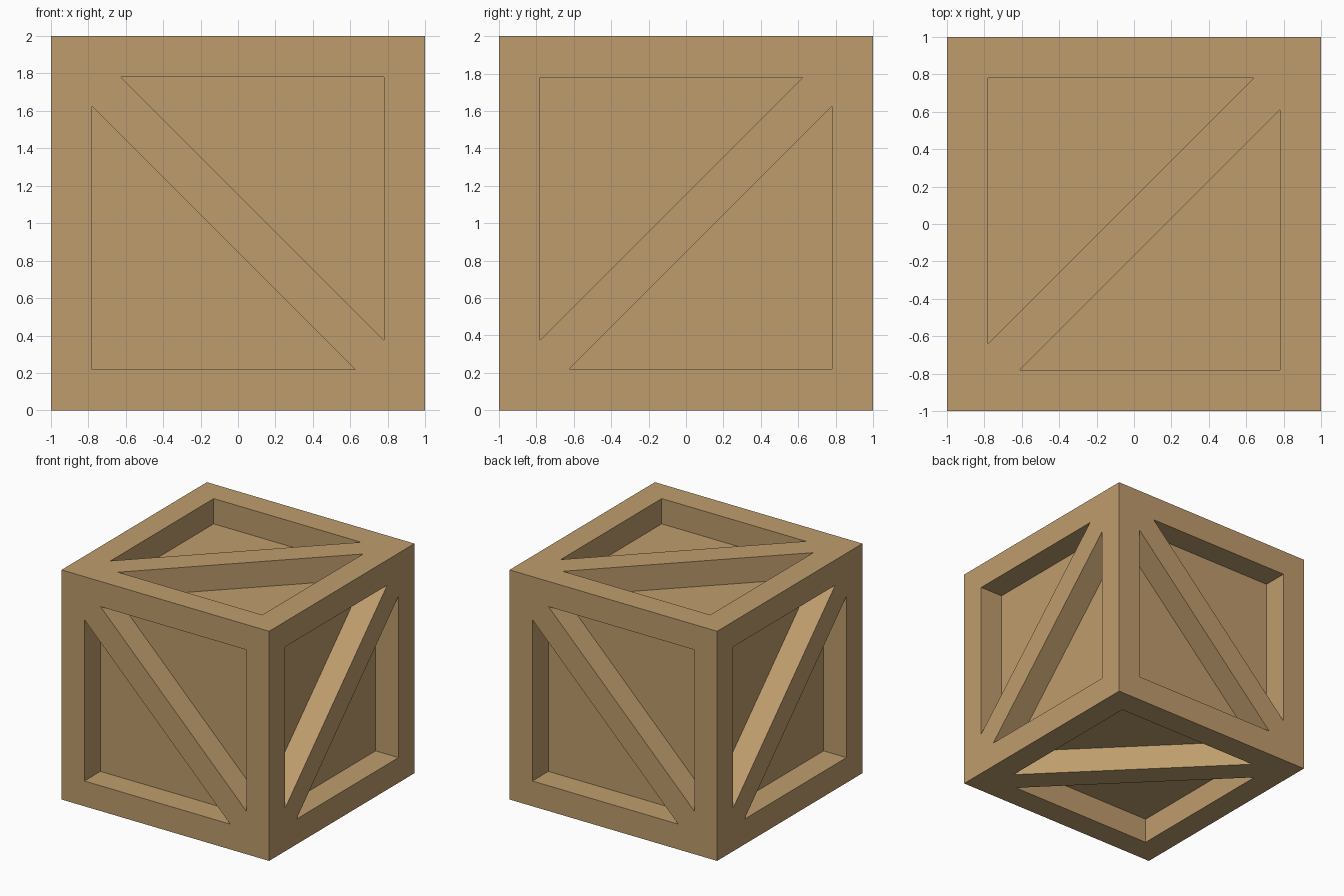
import bpy, bmesh
from mathutils import Vector

if "Cube" in bpy.data.objects:
    bpy.data.objects.remove(bpy.data.objects["Cube"])

H = 1.0      # half size of the crate
W = 0.22     # beam width and panel recess
I = H - W    # half size of the inner box and of each opening
C = Vector((0, 0, H))

wood = bpy.data.materials.new("light_wood")
wood.diffuse_color = (0.52, 0.335, 0.153, 1)
wood.use_nodes = True
wood.node_tree.nodes["Principled BSDF"].inputs["Base Color"].default_value = wood.diffuse_color


def finish(name, bm):
    bmesh.ops.recalc_face_normals(bm, faces=bm.faces)
    me = bpy.data.meshes.new(name)
    bm.to_mesh(me)
    bm.free()
    me.materials.append(wood)
    ob = bpy.data.objects.new(name, me)
    bpy.context.collection.objects.link(ob)
    return ob


def box(name, centre, size):
    bm = bmesh.new()
    bmesh.ops.create_cube(bm, size=1)
    for v in bm.verts:
        v.co = Vector(a * s for a, s in zip(v.co, size)) + Vector(centre) + C
    return finish(name, bm)


def brace(name, n, u, v, a=0.155, b=0.155):
    """Diagonal plank from the (-u,-v) to the (+u,+v) corner of an opening."""
    n, u, v = Vector(n), Vector(u), Vector(v)
    outline = [(-I, -I), (-I + b, -I), (I, I - b),
               (I, I), (I - a, I), (-I, -I + a)]
    bm = bmesh.new()
    face = bm.faces.new([bm.verts.new(C + n * I + u * p + v * q) for p, q in outline])
    out = bmesh.ops.extrude_face_region(bm, geom=[face])["geom"]
    bmesh.ops.translate(bm, vec=n * W,
                        verts=[g for g in out if isinstance(g, bmesh.types.BMVert)])
    return finish(name, bm)


# recessed panels
box("inner_panels", (0, 0, 0), (2 * I, 2 * I, 2 * I))

# frame: corner posts and the rails between them
m = H - W / 2
for s in (-1, 1):
    for t in (-1, 1):
        box("corner_post", (s * m, t * m, 0), (W, W, 2 * H))
        box("rail_x", (0, s * m, t * m), (2 * I, W, W))
        box("rail_y", (s * m, 0, t * m), (W, 2 * I, W))

# one diagonal brace on every side
brace("front_brace", (0, -1, 0), (-1, 0, 0), (0, 0, 1))
brace("back_brace", (0, 1, 0), (1, 0, 0), (0, 0, 1))
brace("right_brace", (1, 0, 0), (0, 1, 0), (0, 0, 1))
brace("left_brace", (-1, 0, 0), (0, -1, 0), (0, 0, 1))
brace("top_brace", (0, 0, 1), (1, 0, 0), (0, 1, 0), 0.14, 0.17)
brace("bottom_brace", (0, 0, -1), (-1, 0, 0), (0, 1, 0))
